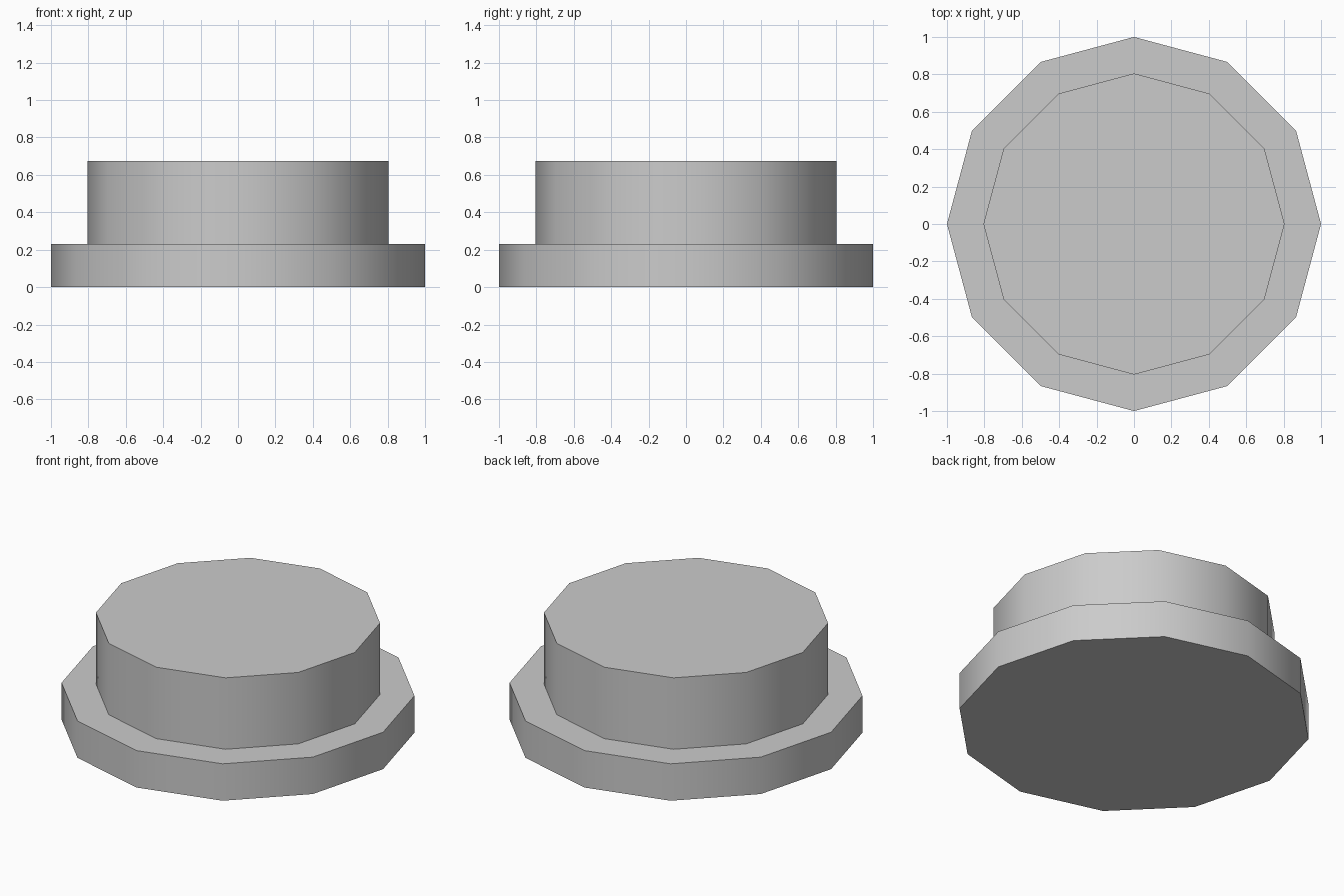
import bpy, bmesh, math

if "Cube" in bpy.data.objects:
    bpy.data.objects.remove(bpy.data.objects["Cube"])

SIDES = 12
# Stepped outline as (radius, height), from the flange base to the cap top
PROFILE = [(1.0, 0.0), (1.0, 0.23), (0.805, 0.23), (0.805, 0.675)]


def lathe(name, profile, sides):
    """Closed solid of revolution around z with flat end caps."""
    bm = bmesh.new()
    rings = []
    for r, z in profile:
        angles = [2 * math.pi * i / sides for i in range(sides)]
        rings.append([bm.verts.new((r * math.cos(a), r * math.sin(a), z)) for a in angles])
    for low, high in zip(rings, rings[1:]):
        for i in range(sides):
            j = (i + 1) % sides
            bm.faces.new((low[i], low[j], high[j], high[i]))
    bm.faces.new(rings[0][::-1])
    bm.faces.new(rings[-1])
    mesh = bpy.data.meshes.new(name)
    bm.to_mesh(mesh)
    bm.free()
    obj = bpy.data.objects.new(name, mesh)
    bpy.context.collection.objects.link(obj)
    return obj


# Flanged cap: wide low rim with a narrower raised drum
cap = lathe("flanged_cap", PROFILE, SIDES)

# Smooth side walls, crisp rims
bpy.context.view_layer.objects.active = cap
cap.select_set(True)
bpy.ops.object.shade_smooth_by_angle(angle=math.radians(40))
